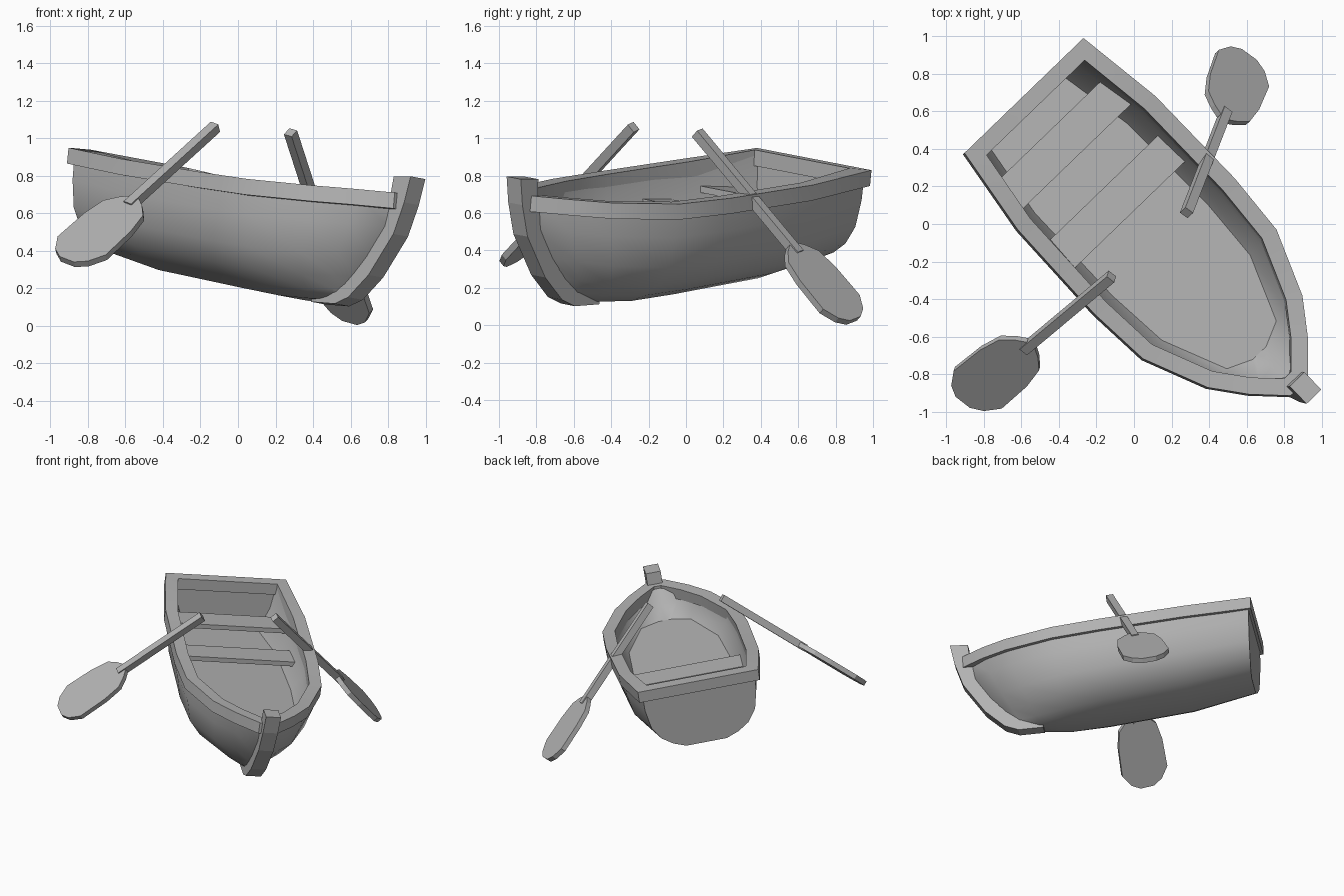
import bpy, bmesh, math
from mathutils import Matrix, Vector

if "Cube" in bpy.data.objects:
    bpy.data.objects.remove(bpy.data.objects["Cube"])

grey = bpy.data.materials.new("weathered grey")
grey.diffuse_color = (0.45, 0.45, 0.45, 1)
grey.use_nodes = True
grey.node_tree.nodes["Principled BSDF"].inputs["Base Color"].default_value = grey.diffuse_color

# Boat frame: x to the bow, y to port, z up; yawed and slightly rolled
BOAT = (Matrix.Translation((0.025, 0.025, 0.75))
        @ Matrix.Rotation(math.radians(-46), 4, 'Z')
        @ Matrix.Rotation(-0.134, 4, 'X'))


def add(name, verts, faces, matrix, smooth=None):
    me = bpy.data.meshes.new(name)
    me.from_pydata([tuple(v) for v in verts], [], faces)
    bm = bmesh.new()
    bm.from_mesh(me)
    bmesh.ops.recalc_face_normals(bm, faces=bm.faces)
    bm.to_mesh(me)
    bm.free()
    me.transform(matrix)
    me.materials.append(grey)
    if smooth:
        for p in me.polygons:
            p.use_smooth = True
        me.set_sharp_from_angle(angle=math.radians(smooth))
    ob = bpy.data.objects.new(name, me)
    bpy.context.collection.objects.link(ob)
    return ob


def prism(name, outline, axis, lo, hi, matrix):
    """Extrude a 2D outline along the given axis between lo and hi."""
    n = len(outline)
    verts = []
    for h in (lo, hi):
        for a, b in outline:
            verts.append((a, h, b) if axis == 'Y' else (a, b, h))
    faces = [list(range(n)), list(range(n, 2 * n))]
    faces += [[i, (i + 1) % n, (i + 1) % n + n, i + n] for i in range(n)]
    return add(name, verts, faces, matrix)


# Stations: x at rim, x at keel, half width at rim, rim height, keel height, fullness
STATIONS = [
    (-0.90, -0.87, 0.445, 0.14, -0.37, 0.85),
    (-0.41, -0.41, 0.516, 0.07, -0.48, 0.9),
    (0.20, 0.20, 0.525, 0.0, -0.57, 1.0),
    (0.55, 0.48, 0.50, -0.035, -0.61, 1.15),
    (0.90, 0.68, 0.355, -0.05, -0.62, 1.35),
    (1.08, 0.80, 0.22, -0.05, -0.61, 1.7),
    (1.24, 0.87, 0.064, -0.05, -0.60, 1.5),
]
SECTION = [(0, 1), (0.3, 0.99), (0.6, 0.91), (0.8, 0.74), (0.92, 0.53), (1, 0.3)]


def loft(name, rows):
    m = len(rows[0])
    verts = [v for r in rows for v in r]
    faces = [[i * m + j, i * m + j + 1, (i + 1) * m + j + 1, (i + 1) * m + j]
             for i in range(len(rows) - 1) for j in range(m - 1)]
    faces += [list(range(m)), list(range((len(rows) - 1) * m, len(rows) * m))]
    return add(name, verts, faces, BOAT, 40)


def mirror_row(half):
    return [(x, -y, z) for x, y, z in half] + half[::-1]


# Outer planking
rows = []
for xt, xk, b, zt, zk, k in STATIONS:
    rows.append(mirror_row([(min(max(xt + (xk - xt) * f ** 1.5, -0.88), 1.21),
                             max(0.012, (b - 0.03) * g ** k),
                             zt - 0.02 + (zk - zt + 0.02) * f) for f, g in SECTION]))
loft("hull", rows)

# Inner lining, closing in a raised flat floor
FLOOR = -0.24
rows = []
for xt, xk, b, zt, zk, k in STATIONS:
    rows.append(mirror_row([(min(max(xt, -0.83), 1.15 - 0.19 * t),
                             max(0.015, b - 0.08 - 0.09 * t * t),
                             zt - 0.02 + (FLOOR - zt + 0.02) * t) for t in (0, 0.5, 1)]))
loft("inner_lining_and_floor", rows).data.flip_normals()


# Gunwale: rectangular band round the sheer line
def offset(pts, d):
    out = []
    for i, p in enumerate(pts):
        a, b = pts[i - 1], pts[(i + 1) % len(pts)]
        e1 = Vector((p[0] - a[0], p[1] - a[1])).normalized()
        e2 = Vector((b[0] - p[0], b[1] - p[1])).normalized()
        n1, n2 = Vector((-e1.y, e1.x)), Vector((-e2.y, e2.x))
        q = Vector(p[:2]) + (n1 + n2) * d / (1 + n1.dot(n2))
        out.append((q.x, q.y, p[2]))
    return out


outer = [(s[0], -s[2], s[3]) for s in STATIONS]
outer += [(s[0], s[2], s[3]) for s in reversed(STATIONS)]
inner = offset(outer, 0.09)
n = len(outer)
loops = [outer, inner, [(x, y, z - 0.085) for x, y, z in inner],
         [(x, y, z - 0.085) for x, y, z in outer]]
faces = [[a * n + i, a * n + (i + 1) % n, (a + 1) % 4 * n + (i + 1) % n, (a + 1) % 4 * n + i]
         for a in range(4) for i in range(n)]
add("gunwale", [v for l in loops for v in l], faces, BOAT, 25)

# Curved stem post at the bow
prism("stem_post", [(1.33, 0.04), (1.30, -0.10), (1.24, -0.27), (1.08, -0.49), (0.94, -0.61),
                    (0.84, -0.645), (0.66, -0.635), (0.66, -0.58), (0.83, -0.57),
                    (0.98, -0.45), (1.12, -0.22), (1.19, -0.05), (1.20, 0.04)],
      'Y', -0.045, 0.065, BOAT)

# Thwarts across the boat
for name, x0, x1, half, z in (("stern_seat", -0.67, -0.47, 0.41, -0.06),
                              ("middle_seat", -0.25, -0.05, 0.43, -0.13)):
    prism(name, [(x0, -half), (x1, -half), (x1, half), (x0, half)], 'Z', z - 0.035, z, BOAT)


# Oars: square shaft and a blunt flat blade
BLADE = [(0, 0.03), (0.06, 0.08), (0.17, 0.14), (0.4, 0.165), (0.78, 0.17), (0.93, 0.115), (1, 0.05)]


def oar(side, handle, tip, width, neck):
    h, t = Vector(handle), Vector(tip)
    length = (t - h).length
    d = (t - h).normalized()
    w = Vector(width)
    w = (w - d * w.dot(d)).normalized()
    m = Matrix((d, w, d.cross(w))).transposed().to_4x4()
    m.translation = h
    s = 0.026
    prism(side + "_oar_shaft", [(0, -s), (neck + 0.06, -s), (neck + 0.06, s), (0, s)], 'Z', -s, s, m)
    half = [(neck + a * (length - neck), b) for a, b in BLADE]
    prism(side + "_oar_blade", half + [(a, -b) for a, b in reversed(half)], 'Z', -0.018, 0.018, m)


oar("left", (-0.12, -0.28, 1.06), (-0.91, -0.94, 0.34), (0.25, -0.2, -0.1), 0.68)
oar("right", (0.28, 0.06, 1.03), (0.605, 0.895, 0.025), (0.26, -0.17, -0.09), 0.81)
